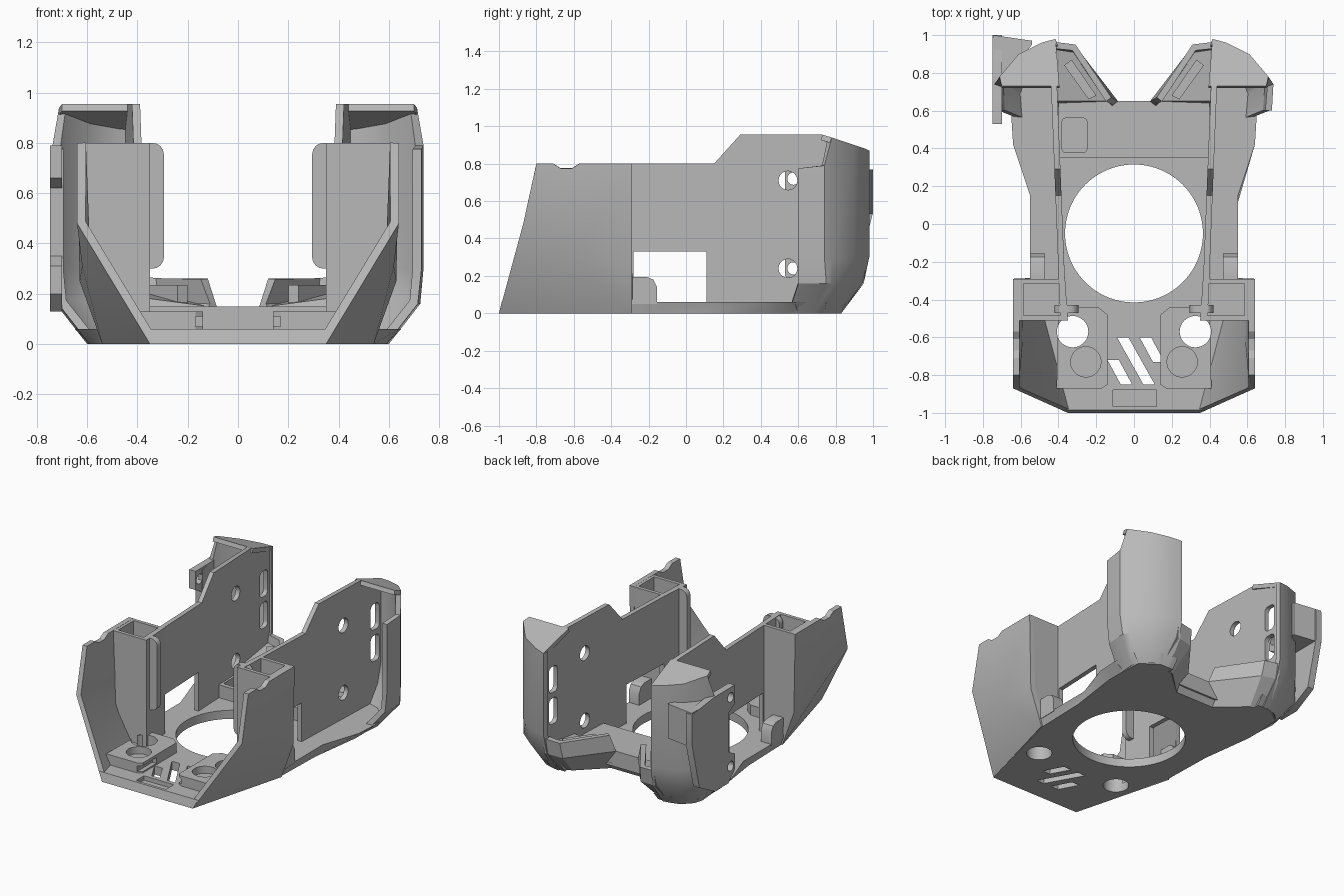
import bpy, bmesh, math

cube = bpy.data.objects.get("Cube")
if cube:
    bpy.data.objects.remove(cube, do_unlink=True)

grey = bpy.data.materials.new("matte grey")
grey.use_nodes = True
grey.diffuse_color = (0.48, 0.48, 0.48, 1)
grey.node_tree.nodes["Principled BSDF"].inputs["Base Color"].default_value = (0.48, 0.48, 0.48, 1)


def make(name, verts, faces, recalc=True):
    bm = bmesh.new()
    vs = [bm.verts.new(v) for v in verts]
    for f in faces:
        bm.faces.new([vs[i] for i in f])
    if recalc:
        bmesh.ops.recalc_face_normals(bm, faces=bm.faces)
    me = bpy.data.meshes.new(name)
    bm.to_mesh(me)
    bm.free()
    me.materials.append(grey)
    ob = bpy.data.objects.new(name, me)
    bpy.context.collection.objects.link(ob)
    return ob


def loft(name, rings, closed=True):
    """Skin equal-length rings; closed rings also get end caps."""
    n = len(rings[0])
    verts = [p for r in rings for p in r]
    faces = []
    for k in range(len(rings) - 1):
        for i in range(n if closed else n - 1):
            j = (i + 1) % n
            faces.append((k * n + i, k * n + j, k * n + n + j, k * n + n + i))
    if closed:
        faces.append(tuple(range(n))[::-1])
        faces.append(tuple(range(len(verts) - n, len(verts))))
    return make(name, verts, faces, closed)


def prism_z(name, pts, a, b):
    return loft(name, [[(x, y, z) for x, y in pts] for z in (a, b)])


def prism_x(name, pts, a, b, lean=0):
    return loft(name, [[(x + lean * y, y, z) for y, z in pts] for x in (a, b)])


def box(name, x0, x1, y0, y1, z0, z1):
    return prism_z(name, [(x0, y0), (x1, y0), (x1, y1), (x0, y1)], z0, z1)


def circle(u, v, r, n=48):
    return [(u + r * math.cos(2 * math.pi * i / n), v + r * math.sin(2 * math.pi * i / n)) for i in range(n)]


def rounded(u0, u1, v0, v1, r):
    pts = []
    for k, (u, v) in enumerate([(u1 - r, v1 - r), (u0 + r, v1 - r), (u0 + r, v0 + r), (u1 - r, v0 + r)]):
        for s in range(5):
            a = math.pi / 2 * (k + s / 4)
            pts.append((u + r * math.cos(a), v + r * math.sin(a)))
    return pts


def apply(ob, mod):
    bpy.context.view_layer.objects.active = ob
    bpy.ops.object.modifier_apply(modifier=mod.name)


def cut(ob, cutters):
    for c in cutters:
        m = ob.modifiers.new("cut", "BOOLEAN")
        m.operation, m.solver, m.object = "DIFFERENCE", "EXACT", c
        apply(ob, m)
        bpy.data.objects.remove(c, do_unlink=True)


def thicken(ob, t):
    m = ob.modifiers.new("skin", "SOLIDIFY")
    m.thickness, m.offset = t, -1
    apply(ob, m)


def mirror(*obs):
    for ob in obs:
        m = ob.modifiers.new("mirror", "MIRROR")
        m.use_mirror_merge = False
        apply(ob, m)


def both(half):
    return half + [(-p[0],) + tuple(p[1:]) for p in reversed(half)]


# Base plate with chamfered rim, large opening, small holes and slanted slots
low = [(.35, -1), (.53, -.29), (.54, .08), (.59, .45), (.59, .6), (.45, .64), (.15, .61)]
high = [(.38, -.985), (.55, -.29), (.55, .15), (.64, .42), (.65, .58), (.5, .66), (.1, .65)]
base = loft("base_plate", [[(x, y, 0) for x, y in both(low)], [(x, y, .06) for x, y in both(high)]])
slots = [[(-.09, -.6), (-.03, -.6), (.11, -.85), (.05, -.85)],
         [(.03, -.6), (.09, -.6), (.16, -.73), (.10, -.73)],
         [(-.14, -.72), (-.08, -.72), (-.01, -.85), (-.07, -.85)]]
cut(base, [prism_z("c", circle(0, -.05, .365, 96), -.1, .3)]
    + [prism_z("c", circle(s * .325, -.57, .083), -.1, .3) for s in (-1, 1)]
    + [prism_z("c", s, -.1, .3) for s in slots]
    + [box("c", -.11, .12, -.965, -.88, .03, .3)])

# Raised front blocks with a through hole and a round recess
block = prism_z("front_block", [(.14, -.85), (.17, -.87), (.41, -.87), (.4, -.44), (.19, -.44), (.14, -.48)], .05, .13)
cut(block, [prism_z("c", circle(.325, -.57, .083), -.1, .3),
            prism_z("c", circle(.255, -.73, .08), .08, .3),
            box("c", .1, .17, -.9, -.7, .07, .11)])
mirror(block)

# Rear cross bar with a square recess
bar = box("cross_bar", -.4, .4, .35, .65, .04, .15)
cut(bar, [prism_z("c", rounded(-.38, -.25, .38, .56, .015), .08, .3)])

# Thin inner side walls with window, screw holes and rear slots
wall = prism_x("side_wall", [(-.45, .04), (-.45, .8), (.15, .8), (.29, .955), (.73, .955), (.97, .87),
                             (.97, .3), (.9, .12), (.8, .04)], .378, .41, .04)
cut(wall, [prism_x("c", [(-.28, .06), (.11, .06), (.11, .33), (-.28, .33)], .2, .7),
           prism_x("c", circle(.545, .71, .05, 32), .2, .7),
           prism_x("c", circle(.545, .24, .05, 32), .2, .7),
           prism_x("c", rounded(.83, .92, .34, .52, .03), .2, .7),
           prism_x("c", rounded(.83, .92, .56, .74, .03), .2, .7)])
mirror(wall)

# Front cheek panels, folded inward towards the floor
panel = make("cheek_panel", [
    (.35, -1, 0), (.54, -.29, 0), (.62, -.6, .31), (.64, -.87, .48), (.63, -.29, .25), (.64, -.8, .8),
    (.64, -.71, .8), (.64, -.67, .775), (.64, -.61, .775), (.64, -.57, .8), (.64, -.29, .8)],
    [(0, 1, 2), (0, 2, 3), (1, 4, 2), (3, 2, 4, 10, 9, 8, 7, 6, 5)], False)
thicken(panel, .035)
mirror(panel)

# Hollow towers behind the cheeks, with a rounded fin
tower = loft("tower", [[(.35, -.51, z), (a, -.51, z), (b, -.29, z), (.365, -.29, z)]
                       for z, a, b in ((.05, .46, .53), (.28, .59, .61), (.8, .61, .615))])
cut(tower, [box("c", .39, .585, -.485, -.315, .3, 1)])
fin = loft("tower_fin", [[(x, y, z) for x, z in rounded(.295, .42, .3, .8, .045)] for y in (-.47, -.43)])
mirror(tower, fin)

# Small rounded lugs in the window corner
lug = prism_x("window_lug", [(-.29, .05), (-.155, .05), (-.155, .14), (-.175, .18), (-.21, .195), (-.29, .195)], .47, .55)
mirror(lug)

# Curved rear corner shells, tapering down to the base
plan = [(.73, .6), (.738, .74), (.712, .78), (.61, .9), (.49, .96), (.415, .98)]
foot = [(.59, .55), (.6, .68), (.58, .74), (.52, .8), (.46, .82), (.4, .83)]
knee = [(.715, .6), (.725, .75), (.7, .79), (.59, .88), (.47, .93), (.405, .95)]
tops = [.775, .79, .94, .9, .88, .87]
shell = loft("rear_shell", [[p + (0,) for p in foot], [p + (.16,) for p in knee], [p + (.3,) for p in plan],
                            [p + (z,) for p, z in zip(plan, tops)]], False)
thicken(shell, .035)
roof = make("shell_roof", [(.395, .73, .955), (.7, .73, .955)]
            + [p + (z,) for p, z in list(zip(plan, tops))[2:]], [tuple(range(6))], False)
thicken(roof, .03)
heel = loft("shell_floor", [[(.38, .58, 0), (.59, .55, 0), (.58, .74, 0), (.46, .82, 0), (.36, .82, 0)],
                            [(.38, .58, .06), (.65, .58, .06), (.63, .75, .06), (.48, .86, .06), (.36, .87, .06)]])
mirror(shell, roof, heel)

# Low sloping rear bumpers with an inner shelf and clip
bumper = loft("rear_bumper", [
    [(.45, .82, 0), (.33, .78, 0), (.15, .61, 0)],
    [(.43, .95, .16), (.30, .93, .15), (.085, .65, .15)],
    [(.43, .965, .27), (.31, .95, .26), (.12, .67, .26)]], False)
thicken(bumper, .035)
shelf = loft("bumper_shelf", [[(.15, .61, .0), (.42, .61, .0), (.42, .8, .0), (.33, .77, .0)],
                              [(.12, .65, .15), (.42, .65, .19), (.42, .93, .22), (.3, .91, .2)]])
clip = prism_z("bumper_clip", [(.2, .68), (.24, .66), (.37, .84), (.33, .87)], .15, .235)
mirror(bumper, shelf, clip)

# Screw plate on one rear corner only
ear = prism_x("screw_plate", [(.53, .2), (.53, .31), (.6, .35), (.6, .62), (.53, .66), (.53, .79), (.76, .79),
                              (1, .76), (1, .54), (.92, .22), (.75, .13), (.6, .13)], -.748, -.7)
cut(ear, [prism_x("c", circle(.575, z, .033, 24), -1, -.5) for z in (.72, .24)])
fill = prism_z("plate_fillet", [(-.745, 1), (-.745, .75), (-.69, .76), (-.54, .95), (-.54, .97)], .53, .77)

for ob in bpy.context.collection.objects:
    if ob.type == "MESH" and grey.name in ob.data.materials:
        bpy.ops.object.select_all(action="DESELECT")
        ob.select_set(True)
        bpy.context.view_layer.objects.active = ob
        bpy.ops.object.shade_smooth_by_angle(angle=math.radians(30))
